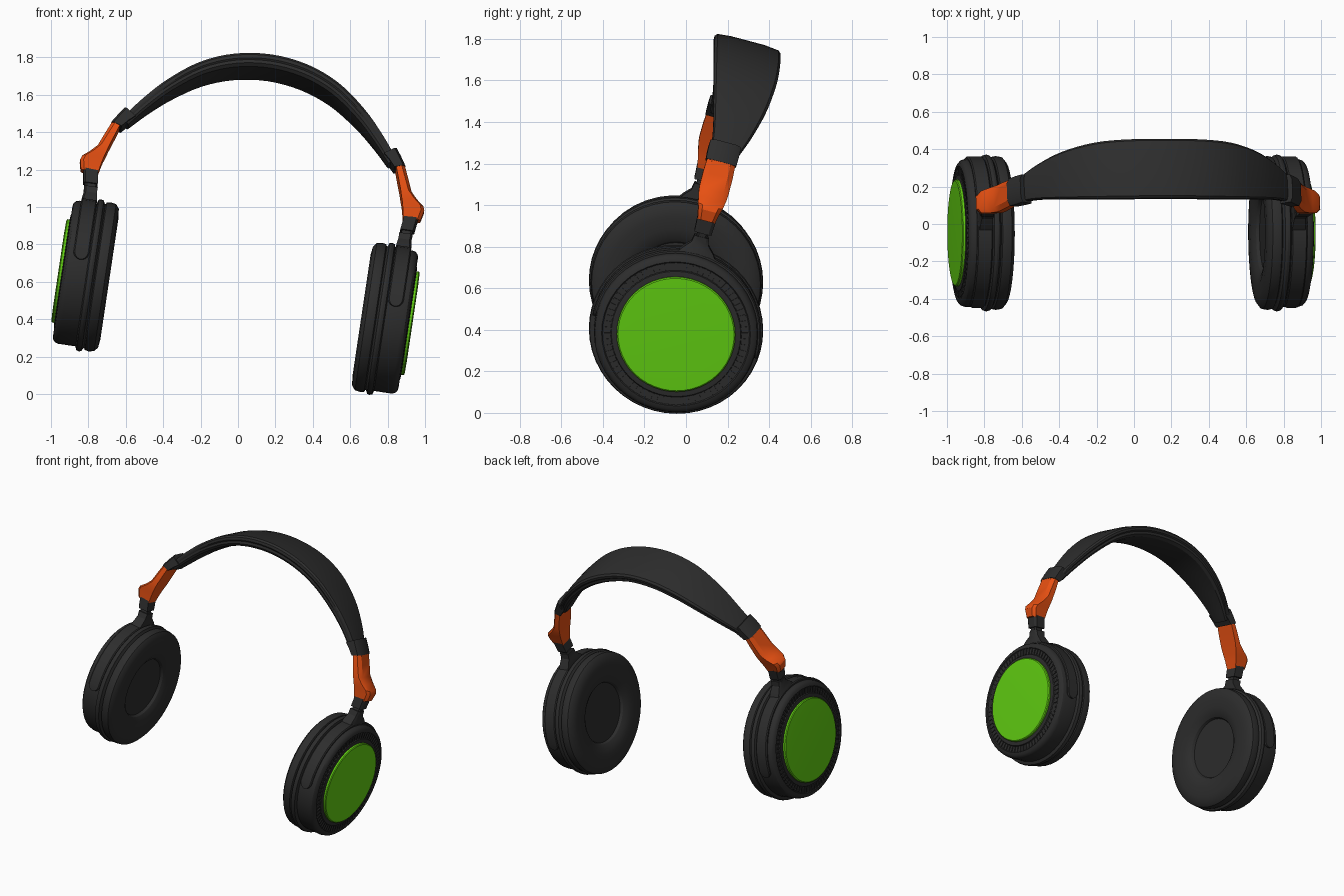
import bpy, bmesh
from math import sin, cos, pi, radians, sqrt
from mathutils import Matrix, Vector

if "Cube" in bpy.data.objects:
    bpy.data.objects.remove(bpy.data.objects["Cube"])

# The symmetric headset is built upright around the cup axis, then leaned back and rolled
POSE = (Matrix.Translation((-0.0135, -0.048, 0.518))
        @ Matrix.Rotation(radians(8.5), 4, 'Y') @ Matrix.Rotation(radians(-15), 4, 'X'))


def material(name, color):
    m = bpy.data.materials.new(name)
    m.diffuse_color = (*color, 1)
    m.use_nodes = True
    m.node_tree.nodes["Principled BSDF"].inputs["Base Color"].default_value = m.diffuse_color
    return m


DARK = material("dark_plastic", (0.026, 0.026, 0.026))
GREEN = material("green_plate", (0.12, 0.62, 0.006))
ORANGE = material("orange_plastic", (0.80, 0.08, 0.006))


def finish(name, bm, mat, angle=32):
    bmesh.ops.recalc_face_normals(bm, faces=bm.faces[:])
    bm.transform(POSE)
    me = bpy.data.meshes.new(name)
    bm.to_mesh(me)
    bm.free()
    me.materials.append(mat)
    ob = bpy.data.objects.new(name, me)
    bpy.context.collection.objects.link(ob)
    bpy.ops.object.select_all(action='DESELECT')
    ob.select_set(True)
    bpy.context.view_layer.objects.active = ob
    bpy.ops.object.shade_smooth_by_angle(angle=radians(angle))
    return ob


def loft(name, rings, mat, loop=False, caps=True, angle=32):
    bm = bmesh.new()
    vs = [[bm.verts.new(p) for p in ring] for ring in rings]
    n = len(vs[0])
    pairs = list(zip(vs, vs[1:])) + ([(vs[-1], vs[0])] if loop else [])
    for a, b in pairs:
        for i in range(n):
            j = (i + 1) % n
            bm.faces.new((a[i], a[j], b[j], b[i]))
    if caps and not loop:
        bm.faces.new(vs[0])
        bm.faces.new(vs[-1])
    return finish(name, bm, mat, angle)


def lathe(name, s, profile, mat, loop=False, seg=48):
    # profile of (distance out from the centre, radius) turned about the x axis
    rings = [[(s * d, 1.025 * r * cos(2 * pi * i / seg), r * sin(2 * pi * i / seg))
              for i in range(seg)] for d, r in profile]
    return loft(name, rings, mat, loop)


def arm(name, s, levels, mat, chamfer=0.018):
    # levels of (inner x, inner z, outer x, outer z, half depth)
    rings = []
    for xi, zi, xo, zo, h in levels:
        a, b = Vector((s * xi, 0, zi)), Vector((s * xo, 0, zo))
        c = b + (a - b).normalized() * chamfer
        rings.append([p + Vector((0, w, 0)) for p, w in
                      ((a, -h), (a, h), (c, h), (b, h * .65), (b, -h * .65), (c, -h))])
    return loft(name, rings, mat)


def catmull(pts, steps):
    out = []
    for i in range(len(pts) - 1):
        p0, p1, p2, p3 = (Vector(pts[min(max(i + k, 0), len(pts) - 1)]) for k in (-1, 0, 1, 2))
        for j in range(steps):
            t = j / steps
            out.append(.5 * (2 * p1 + (p2 - p0) * t + (2 * p0 - 5 * p1 + 4 * p2 - p3) * t * t
                             + (3 * p1 - p0 - 3 * p2 + p3) * t ** 3))
    return out + [Vector(pts[-1])]


# Headband: outer line x, z, then front and back half widths (as x,z / front,back pairs)
line = [(0, 1.325), (.2, 1.30), (.38, 1.228), (.54, 1.11), (.66, .985), (.745, .875)]
width = [(.157, .17), (.152, .175), (.135, .175), (.105, .155), (.075, .115), (.06, .068)]
line = [(-x, z) for x, z in line[:0:-1]] + line
width = width[:0:-1] + width
path, wide = catmull(line, 4), catmull(width, 4)


def band_rings(section):
    rings = []
    for i, (p, w) in enumerate(zip(path, wide)):
        t = (path[min(i + 1, len(path) - 1)] - path[max(i - 1, 0)]).normalized()
        n = Vector((-t.y, t.x))
        k = .65 + .35 * sin(pi * i / (len(path) - 1))
        ring = []
        for f, depth in section:
            q = p - n * depth * k
            ring.append((q.x, f * (w.x if f < 0 else w.y), q.y))
        rings.append(ring)
    return rings


loft("headband_shell", band_rings([(-.93, .006), (-.5, 0), (.5, 0), (.93, .008), (1, .02),
                                   (1, .036), (.95, .045), (-.95, .045), (-1, .036), (-1, .018)]), DARK)
loft("headband_cushion", band_rings([(-.95, .04), (.95, .04), (.96, .062), (.85, .078),
                                     (.4, .086), (-.4, .086), (-.85, .078), (-.96, .062)]), DARK)

for s, side in ((-1, "left"), (1, "right")):
    # Ear cushion with a sunken centre
    lathe(side + "_ear_pad", s, [(.735, .19), (.705, .205), (.69, .23), (.682, .27), (.681, .33),
                                 (.687, .375), (.705, .397), (.735, .402), (.755, .398),
                                 (.762, .385), (.762, .25)], DARK, loop=True)
    lathe(side + "_pad_floor", s, [(.722, .215), (.76, .215)], DARK)

    # Cup: flange ring, main body, front plate
    lathe(side + "_cup_flange", s, [(.755, .38), (.766, .392), (.772, .406), (.785, .41),
                                    (.80, .406), (.806, .39), (.81, .37)], DARK)
    lathe(side + "_cup_body", s, [(.80, .375), (.806, .386), (.90, .386), (.918, .381),
                                  (.93, .368), (.934, .35), (.928, .345), (.928, .308),
                                  (.936, .304), (.938, .285)], DARK)
    lathe(side + "_cup_plate", s, [(.93, .279), (.950, .279), (.955, .273), (.957, .2)], GREEN)

    # Vent ribs around the plate
    bm = bmesh.new()
    for i in range(72):
        m = (Matrix.Rotation(2 * pi * i / 72, 4, 'X') @ Matrix.Translation((s * .929, 0, .328))
             @ Matrix.Diagonal((.01, .010, .038, 1)))
        bmesh.ops.create_cube(bm, size=1, matrix=m)
    finish(side + "_vent_ribs", bm, DARK)

    # Yoke: half hoop with rounded ends hugging the cup
    rings = []
    half, hw, r0, r1 = radians(94), .042, .37, .402
    stops = [half - .105 * (1 - cos(pi / 2 * i / 5)) for i in range(6)]
    stops += [half - .105 - (half - .105) * i / 10 for i in range(1, 11)]
    stops += [-a for a in stops[-2::-1]]
    for a in stops:
        e = max(0, 1 - (half - abs(a)) / .105)
        w = hw * max(.12, sqrt(1 - e * e))
        rings.append([(s * (.85 + dx), 1.02 * r * sin(a), r * cos(a)) for dx, r in
                      ((-w, r0), (-w, r1 - .006), (-w * .85, r1), (w * .85, r1),
                       (w, r1 - .006), (w, r0))])
    loft(side + "_yoke", rings, DARK)

    # Stem, swivel pin, orange hinge arm and band sleeve
    arm(side + "_stem_foot", s, [(.808, .375, .892, .375, .10), (.81, .41, .89, .41, .075),
                                 (.815, .445, .885, .445, .042), (.815, .48, .888, .48, .036)], DARK, .01)
    arm(side + "_swivel_pin", s, [(.825, .47, .88, .47, .026), (.83, .52, .89, .52, .026)], DARK, .01)
    arm(side + "_stem_block", s, [(.818, .498, .895, .498, .042), (.828, .57, .905, .575, .046)], DARK, .01)
    arm(side + "_hinge_arm", s, [(.745, .835, .79, .85, .070), (.765, .775, .818, .782, .073),
                                 (.787, .71, .848, .708, .073), (.797, .675, .882, .672, .069),
                                 (.808, .64, .922, .640, .061), (.815, .61, .930, .618, .054),
                                 (.826, .555, .918, .565, .043)], ORANGE)
    arm(side + "_band_sleeve", s, [(.672, .892, .735, .935, .076), (.705, .862, .765, .892, .077),
                                   (.738, .825, .795, .845, .075)], DARK, .014)
